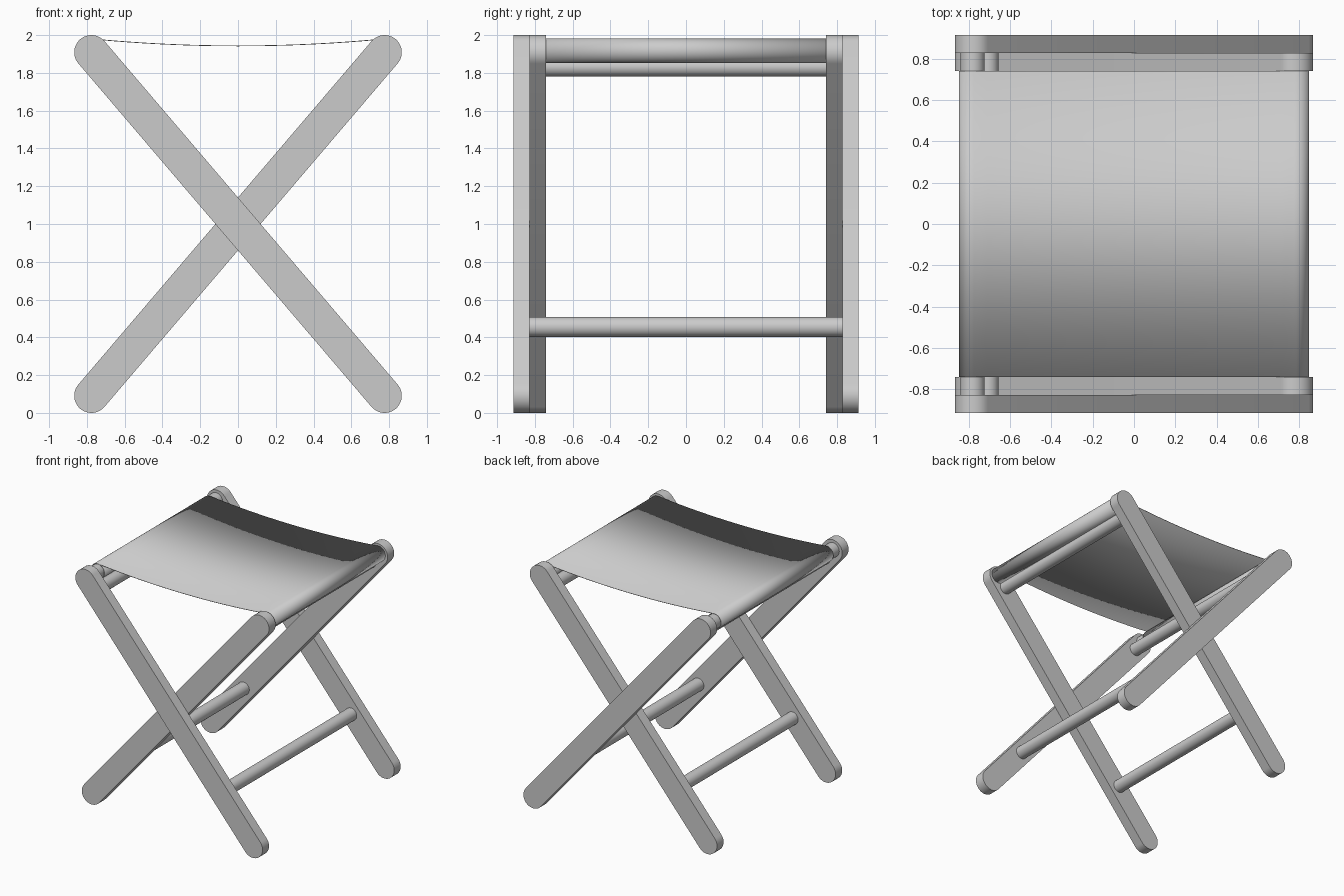
import bpy, bmesh
from math import pi, sin, cos, atan2

if "Cube" in bpy.data.objects:
    bpy.data.objects.remove(bpy.data.objects["Cube"])

TX, TZ, R = 0.776, 1.909, 0.091      # leg end centre (top) and end radius
Y0, Y1, Y2 = 0.741, 0.828, 0.913     # inner face, joint plane, outer face


def finish(name, bm):
    me = bpy.data.meshes.new(name)
    bmesh.ops.recalc_face_normals(bm, faces=bm.faces)
    bm.to_mesh(me)
    bm.free()
    ob = bpy.data.objects.new(name, me)
    bpy.context.collection.objects.link(ob)
    bpy.ops.object.select_all(action='DESELECT')
    ob.select_set(True)
    bpy.context.view_layer.objects.active = ob
    bpy.ops.object.shade_smooth_by_angle(angle=0.6)
    return ob


def prism(name, pts, ya, yb):
    """Extrude a closed x-z outline from ya to yb."""
    bm = bmesh.new()
    face = bm.faces.new([bm.verts.new((x, ya, z)) for x, z in pts])
    ext = bmesh.ops.extrude_face_region(bm, geom=[face])
    bmesh.ops.translate(bm, vec=(0, yb - ya, 0),
                        verts=[v for v in ext['geom'] if isinstance(v, bmesh.types.BMVert)])
    return finish(name, bm)


def arc(cx, cz, r, a0, a1, n):
    return [(cx + r * cos(a0 + (a1 - a0) * i / n), cz + r * sin(a0 + (a1 - a0) * i / n))
            for i in range(n + 1)]


def rod(name, x, z, r, half):
    prism(name, arc(x, z, r, 0, 2 * pi, 40)[:-1], -half, half)


# Two leg frames: the inner one leans to the right, the outer one to the left
for label, side, ya, yb, half in (("inner", 1, Y0, Y1, Y0), ("outer", -1, Y1, Y2, Y1)):
    a = atan2(TZ - 1, side * TX)
    outline = (arc(side * TX, TZ, R, a - pi / 2, a + pi / 2, 20)
               + arc(-side * TX, 2 - TZ, R, a + pi / 2, a + 3 * pi / 2, 20))
    prism(label + "_front_leg", outline, -yb, -ya)
    prism(label + "_back_leg", outline, ya, yb)
    # Seat rail, support rod below it, and lower stretcher
    rod(label + "_seat_rail", side * 0.781, 1.917, 0.059, half)
    rod(label + "_support_rod", side * 0.707, 1.832, 0.052, half)
    rod(label + "_stretcher", side * -0.467, 0.455, 0.053, half)

# Fabric seat: sleeve round each rail with a sagging sheet between
right = arc(0.781, 1.917, 0.063, pi / 2 + 0.1 - 2 * pi, pi / 2 + 0.1, 40)[::-1]
left = [(-x, z) for x, z in right[::-1]]
xs = [-0.775 + 1.55 * i / 24 for i in range(1, 24)]
sheet = [(x, 1.943 + 0.037 * (x / 0.775) ** 2) for x in xs]
bm = bmesh.new()
rows = [[bm.verts.new((x, y, z)) for x, z in left + sheet + right] for y in (-Y0, Y0)]
for i in range(len(rows[0]) - 1):
    bm.faces.new((rows[0][i], rows[0][i + 1], rows[1][i + 1], rows[1][i]))
seat = finish("fabric_seat", bm)
mod = seat.modifiers.new("thickness", 'SOLIDIFY')
mod.thickness = 0.004
mod.offset = 0
